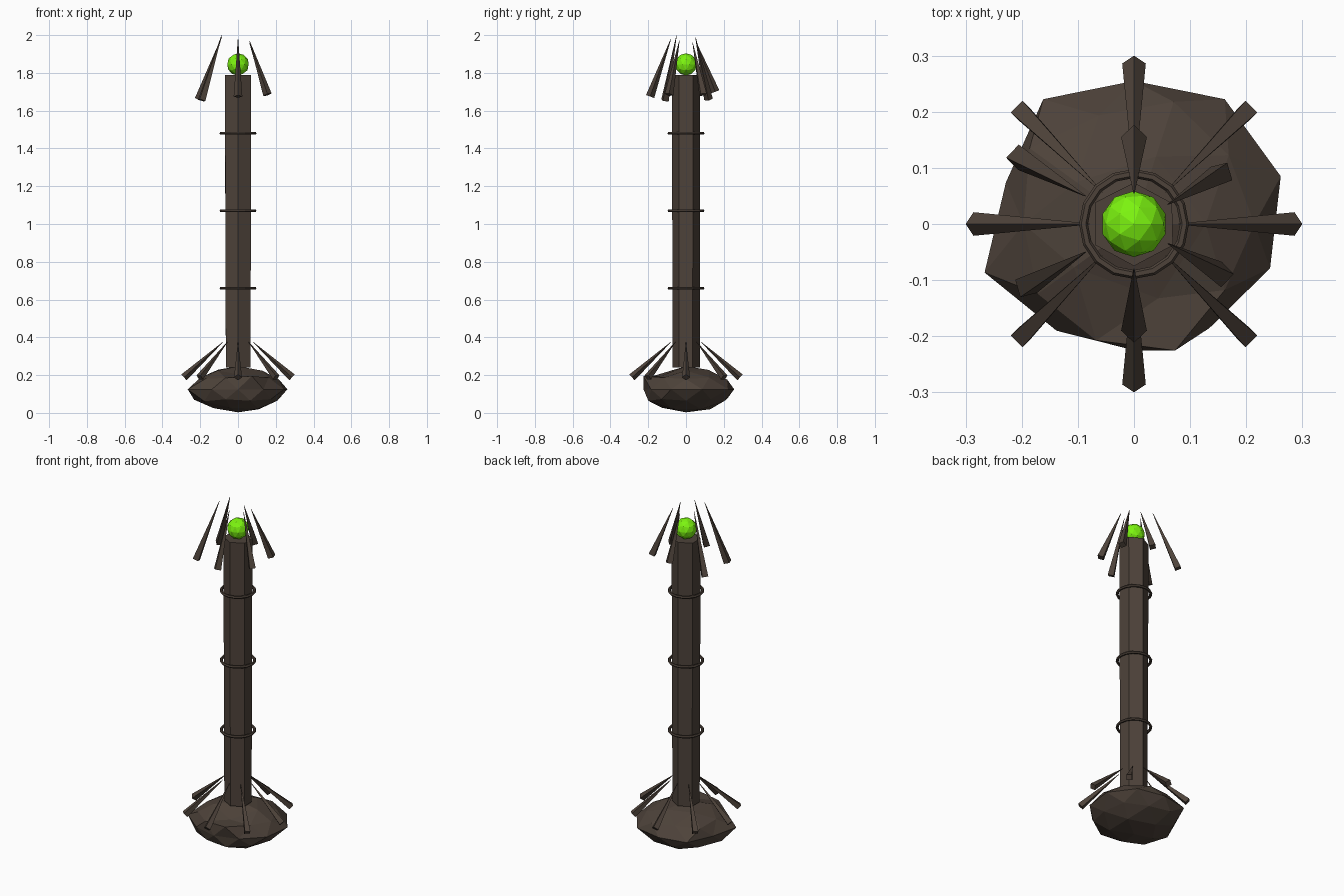
import bpy, random
from math import radians, degrees, atan2, cos, sin, hypot
from mathutils import Vector, Matrix

if "Cube" in bpy.data.objects:
    bpy.data.objects.remove(bpy.data.objects["Cube"])

random.seed(4)


def material(name, color):
    m = bpy.data.materials.new(name)
    m.diffuse_color = color
    m.use_nodes = True
    m.node_tree.nodes["Principled BSDF"].inputs["Base Color"].default_value = m.diffuse_color
    return m


BARK = material("dark_brown", (0.075, 0.055, 0.042, 1))
GLOW = material("bright_green", (0.2, 0.9, 0.005, 1))


def finish(name, mat=BARK):
    ob = bpy.context.object
    ob.name = name
    ob.data.materials.append(mat)
    return ob


def spike(name, angle, base_r, base_z, tip_r, tip_z, radius, spin=0):
    """Four-sided spike, thick at the outer base, pointed at the inner tip."""
    base, tip = Vector((base_r, 0, base_z)), Vector((tip_r, 0, tip_z))
    axis = (tip - base).normalized()
    bpy.ops.mesh.primitive_cone_add(vertices=4, radius1=radius, radius2=0.001,
                                    depth=(tip - base).length)
    ob = finish(name)
    side = Vector((0, 1, 0))
    frame = Matrix((side.cross(axis), side, axis)).transposed().to_4x4()
    ob.matrix_world = (Matrix.Rotation(radians(angle), 4, 'Z')
                       @ Matrix.Translation((base + tip) / 2)
                       @ frame @ Matrix.Rotation(radians(spin), 4, 'Z'))


# rough boulder base: irregular rim radii every 36 degrees, jitter elsewhere
RIM = [.275, .275, .255, .275, .24, .28, .235, .225, .229, .255]
bpy.ops.mesh.primitive_ico_sphere_add(subdivisions=2, radius=1)
rock = finish("rock_base")
for v in rock.data.vertices:
    x, y, z = v.co
    a = degrees(atan2(y, x)) % 360
    if abs(z) < 0.05:
        r = RIM[round((a - 18) / 36) % 10]
        v.co = (r * cos(radians(a)), r * sin(radians(a)), 0.125)
    else:
        s = 0.25 * random.uniform(0.92, 1.05)
        v.co = (x * s, y * s, 0.125 + z * 0.122 * random.uniform(0.93, 1.03))
        if abs(z) > 0.98:
            v.co.z = 0.125 + z * 0.122
        if z > 0.3 and hypot(a - 288, 0) < 10:   # bulge at the front
            v.co = (x * 0.265, y * 0.265, 0.195)

# six-sided shaft, slightly uneven
bpy.ops.mesh.primitive_cylinder_add(vertices=6, radius=0.078, depth=1.55)
shaft = finish("shaft")
for v in shaft.data.vertices:
    grow = random.uniform(0.97, 1.03) * (1.02 if v.co.z > 0 else 0.97)
    v.co = (v.co.x * grow, v.co.y * grow * 0.95, v.co.z + 1.015)

# thin binding rings
for i in range(3):
    bpy.ops.mesh.primitive_torus_add(location=(0, 0, 0.66 + 0.41 * i),
                                     major_radius=0.09, minor_radius=0.008,
                                     major_segments=16, minor_segments=6)
    finish(f"ring_{i + 1}")

# glowing orb
bpy.ops.mesh.primitive_ico_sphere_add(subdivisions=2, radius=0.059,
                                      location=(0, 0, 1.845))
finish("orb", GLOW)

# eight even root spikes
for i in range(8):
    spike(f"root_spike_{i + 1}", i * 45, 0.286, 0.188, 0.08, 0.375, 0.021,
          45 * (i % 2))

# six uneven crown spikes
CROWN = [(.18, 1.685, .07, 1.96), (.155, 1.70, .055, 1.96),
         (.238, 1.66, .10, 1.99), (.222, 1.655, .10, 2.0),
         (.19, 1.675, .08, 1.98), (.18, 1.685, .07, 1.97)]
for i, (br, bz, tr, tz) in enumerate(CROWN):
    spike(f"crown_spike_{i + 1}", 30 + 60 * i, br, bz, tr, tz, 0.023,
          0 if i % 3 == 1 else 30)
